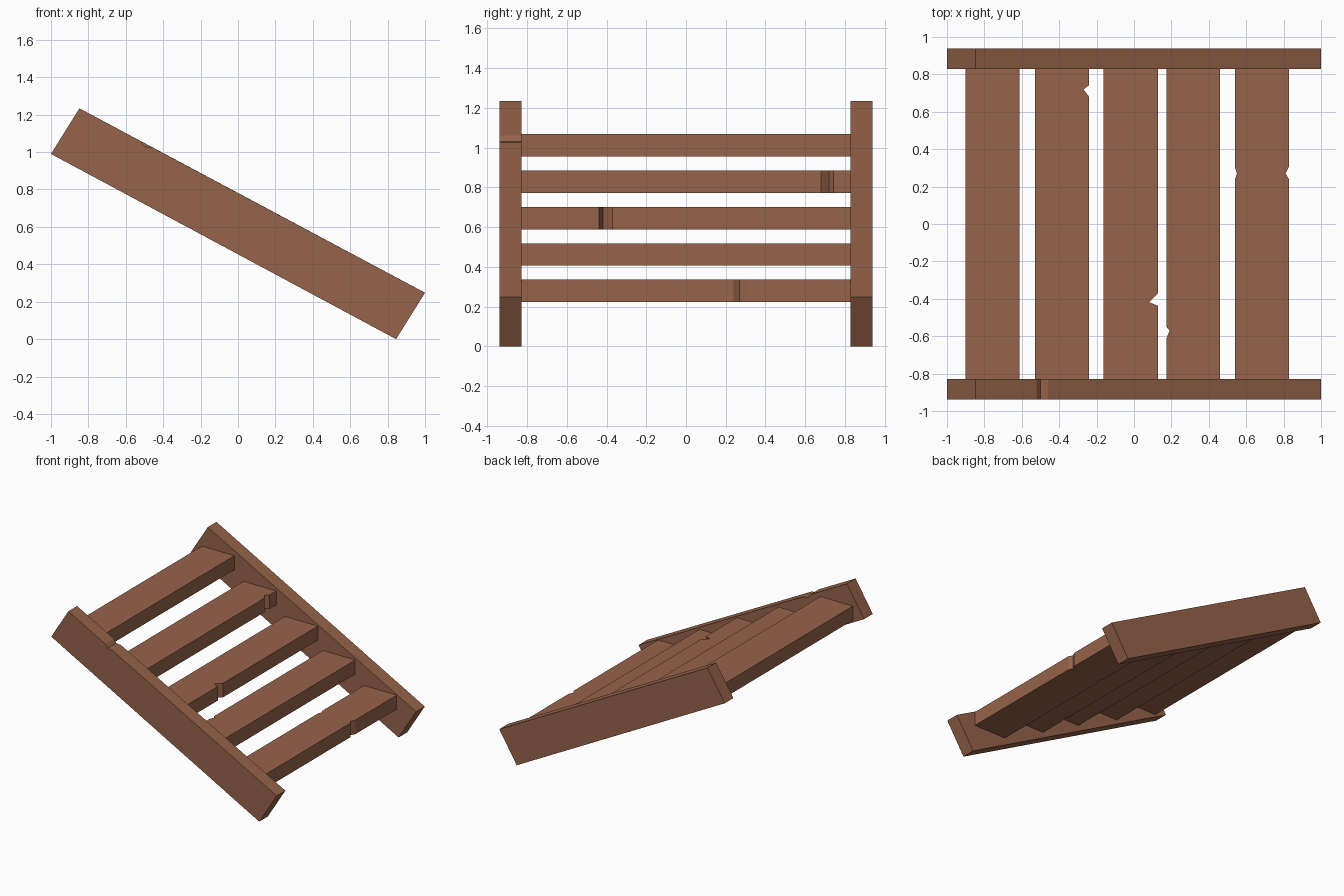
import bpy, bmesh
from mathutils import Vector

if "Cube" in bpy.data.objects:
    bpy.data.objects.remove(bpy.data.objects["Cube"])

wood = bpy.data.materials.new("brown wood")
wood.diffuse_color = (0.305, 0.125, 0.068, 1)
wood.use_nodes = True
wood.node_tree.nodes["Principled BSDF"].inputs["Base Color"].default_value = wood.diffuse_color


def prism(name, base, offset):
    """Extrude a flat outline of 3D points along an offset."""
    bm = bmesh.new()
    face = bm.faces.new([bm.verts.new(p) for p in base])
    ext = bmesh.ops.extrude_face_region(bm, geom=[face], use_keep_orig=True)
    moved = [g for g in ext["geom"] if isinstance(g, bmesh.types.BMVert)]
    bmesh.ops.translate(bm, verts=moved, vec=Vector(offset))
    bmesh.ops.recalc_face_normals(bm, faces=bm.faces)
    me = bpy.data.meshes.new(name)
    bm.to_mesh(me)
    bm.free()
    me.materials.append(wood)
    ob = bpy.data.objects.new(name, me)
    bpy.context.collection.objects.link(ob)
    return ob


# sloping side rails; the front one has a chip in its top edge
low = [(-1, 0.99), (0.845, 0), (1, 0.248)]
chip = [(-0.46, 1.026), (-0.50, 1.03), (-0.522, 1.06)]
high = [(-0.848, 1.234)]
for name, y, pts in (("front_rail", -0.938, low + chip + high),
                     ("back_rail", 0.828, low + high)):
    prism(name, [(x, y, z) for x, z in pts], (0, 0.11, 0))

# level treads: left x, right x, left chips (y downward), right chips (y upward)
END = 0.828
treads = [
    (-0.90, -0.612, [], []),
    (-0.53, -0.24, [], [(-0.24, 0.68), (-0.27, 0.72), (-0.24, 0.742)]),
    (-0.162, 0.128, [], [(0.128, -0.437), (0.08, -0.418), (0.128, -0.37)]),
    (0.174, 0.46, [(0.174, -0.55), (0.19, -0.57), (0.174, -0.61)], []),
    (0.54, 0.828, [(0.54, 0.30), (0.55, 0.27), (0.54, 0.24)],
     [(0.828, 0.24), (0.81, 0.27), (0.828, 0.305)]),
]
for i, (x0, x1, left, right) in enumerate(treads):
    outline = [(x0, -END), (x1, -END), *right, (x1, END), (x0, END), *left]
    z = 0.955 - 0.1832 * i
    prism(f"tread_{i + 1}", [(x, y, z) for x, y in outline], (0, 0, 0.113))
